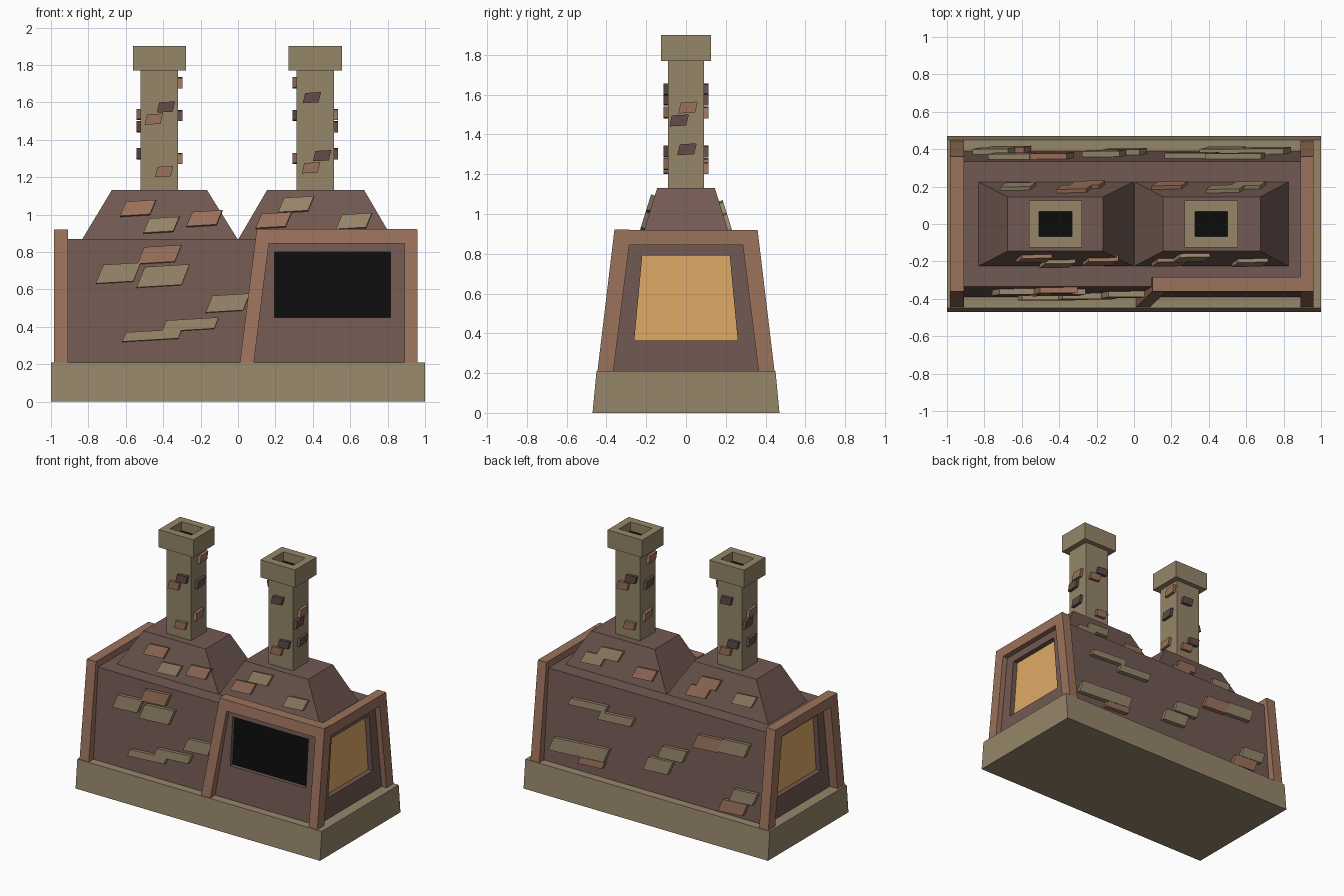
import bpy, bmesh
from mathutils import Vector as V

if "Cube" in bpy.data.objects:
    bpy.data.objects.remove(bpy.data.objects["Cube"])


def mat(name, hexcol):
    lin = lambda c: c / 12.92 if c < 0.04 else ((c + 0.055) / 1.055) ** 2.4
    m = bpy.data.materials.new(name)
    m.diffuse_color = [lin(int(hexcol[i:i + 2], 16) / 255) for i in (0, 2, 4)] + [1]
    m.use_nodes = True
    m.node_tree.nodes["Principled BSDF"].inputs["Base Color"].default_value = m.diffuse_color
    return m


TAN, BROWN, PINK = mat("tan_stone", "96866A"), mat("brown_wall", "725A52"), mat("clay", "9C725C")
DARK, GLOW, BLACK = mat("dark_brick", "624C48"), mat("glow", "E0AA66"), mat("soot", "0C0C0C")
COL = {"t": TAN, "p": PINK, "d": DARK}


def loft(name, a, b, m=None):
    """Closed solid between two matching loops."""
    bm = bmesh.new()
    va, vb = [bm.verts.new(p) for p in a], [bm.verts.new(p) for p in b]
    n = len(va)
    bm.faces.new(va)
    bm.faces.new(vb[::-1])
    for i in range(n):
        bm.faces.new((va[i], vb[i], vb[(i + 1) % n], va[(i + 1) % n]))
    bmesh.ops.recalc_face_normals(bm, faces=bm.faces)
    me = bpy.data.meshes.new(name)
    bm.to_mesh(me)
    bm.free()
    ob = bpy.data.objects.new(name, me)
    bpy.context.collection.objects.link(ob)
    if m:
        me.materials.append(m)
    return ob


def rect(x0, x1, y, z):
    return [(x0, -y, z), (x1, -y, z), (x1, y, z), (x0, y, z)]


def cut(ob, cutter):
    mod = ob.modifiers.new("cut", "BOOLEAN")
    mod.object, mod.solver = cutter, "EXACT"
    bpy.context.view_layer.objects.active = ob
    bpy.ops.object.modifier_apply(modifier=mod.name)
    bpy.data.objects.remove(cutter)


def brick(o, u, v, w, h, c, skew=0.2, depth=0.03):
    """Slanted brick centred at o on the plane spanned by u, v."""
    u, v = V(u).normalized(), V(v).normalized()
    n = u.cross(v)
    loop = [V(o) + u * (i * w / 2 + j * h * skew) + v * (j * h / 2 + i * w * 0.03)
            for i, j in ((-1, -1), (1, -1), (1, 1), (-1, 1))]
    loft("brick", [p - n * 0.015 for p in loop], [p + n * depth for p in loop], COL[c])


# Plinth and tapered body
loft("plinth", rect(-1, 1, 0.47, 0), rect(-1, 1, 0.45, 0.21), TAN)
body = loft("body", rect(-0.92, 0.92, 0.39, 0.2), rect(-0.92, 0.92, 0.335, 0.87), BROWN)


def wall(z):
    return 0.39 - (z - 0.2) * 0.055 / 0.67


# Front hatch, recessed
xz = [(0.195, 0.45), (0.815, 0.45), (0.815, 0.8), (0.195, 0.8)]
inner = [(x, -wall(z) + 0.03, z) for x, z in xz]
cut(body, loft("cutter", [(x, -0.6, z) for x, z in xz], inner))
loft("front_hatch", [(x, y - 0.003, z) for x, y, z in inner],
     [(x, y + 0.01, z) for x, y, z in inner], BLACK)

# End windows and end frames
win = [(-0.26, 0.365), (0.26, 0.365), (0.22, 0.79), (-0.22, 0.79)]
frame = [(-0.445, 0.21), (-0.36, 0.92), (0.36, 0.92), (0.445, 0.21),
         (0.365, 0.21), (0.285, 0.845), (-0.285, 0.845), (-0.365, 0.21)]
for s, x0, x1 in ((-1, 0.91, 0.985), (1, 0.89, 0.96)):
    yz = lambda pts, x: [(s * x, y, z) for y, z in pts]
    cut(body, loft("cutter", yz(win, 1.1), yz(win, 0.88)))
    loft("end_window", yz(win, 0.883), yz(win, 0.87), GLOW)
    loft("end_frame", yz(frame, x0), yz(frame, x1), PINK)

# Slanted front post with top beam
bracket = [(0.01, 0.21), (0.085, 0.21), (0.165, 0.845), (0.955, 0.845), (0.955, 0.922), (0.1, 0.922)]
loft("front_frame", [(x, -0.445 + (z - 0.21) * 0.12, z) for x, z in bracket],
     [(x, -0.37 + (z - 0.21) * 0.12, z) for x, z in bracket], PINK)

# Hipped roofs, chimneys and caps
for x0, x1, t0, t1, c in ((-0.835, 0, -0.675, -0.165, -0.42), (0, 0.83, 0.155, 0.675, 0.413)):
    loft("roof", rect(x0, x1, 0.227, 0.865), rect(t0, t1, 0.145, 1.13), BROWN)
    loft("chimney", rect(c - 0.1, c + 0.1, 0.09, 1.1), rect(c - 0.1, c + 0.1, 0.09, 1.79), TAN)
    cap = loft("chimney_cap", rect(c - 0.142, c + 0.142, 0.125, 1.77),
               rect(c - 0.142, c + 0.142, 0.125, 1.9), TAN)
    hole = lambda z: rect(c - 0.088, c + 0.088, 0.068, z)
    cut(cap, loft("cutter", hole(1.83), hole(2)))
    loft("flue", hole(1.82), hole(1.833), BLACK)

# Wall bricks: x, z, width, height, colour
front = [(-0.42, 0.785, 0.2, 0.09, "p"), (-0.64, 0.685, 0.2, 0.1, "t"), (-0.4, 0.67, 0.24, 0.11, "t"),
         (-0.055, 0.525, 0.2, 0.09, "t"), (-0.255, 0.41, 0.28, 0.06, "t"), (-0.46, 0.352, 0.3, 0.05, "t")]
back = [(0.54, 0.7, 0.3, 0.05, "t"), (0.31, 0.66, 0.27, 0.06, "t"), (0.71, 0.36, 0.22, 0.1, "t"),
        (0.49, 0.375, 0.24, 0.1, "t"), (0.49, 0.3, 0.2, 0.05, "p"), (-0.05, 0.42, 0.2, 0.1, "t"),
        (-0.16, 0.53, 0.2, 0.09, "t"), (-0.44, 0.68, 0.2, 0.1, "p"), (-0.65, 0.7, 0.22, 0.1, "t"),
        (-0.75, 0.375, 0.19, 0.09, "t"), (-0.67, 0.28, 0.2, 0.09, "p")]
roof_front = [(-0.535, 1.03, 0.16, 0.08, "p"), (-0.41, 0.94, 0.16, 0.08, "t"), (-0.18, 0.975, 0.16, 0.08, "p"),
              (0.31, 1.05, 0.16, 0.08, "t"), (0.19, 0.965, 0.16, 0.08, "p"), (0.62, 0.96, 0.16, 0.08, "t")]
roof_back = [(-0.62, 0.98, 0.16, 0.08, "t"), (-0.32, 1.02, 0.16, 0.08, "p"), (-0.25, 0.95, 0.16, 0.08, "p"),
             (0.19, 0.96, 0.16, 0.08, "p"), (0.49, 1.02, 0.18, 0.08, "t"), (0.61, 0.96, 0.16, 0.08, "t")]
for s, walls, roofs in ((-1, front, roof_front), (1, back, roof_back)):
    for x, z, w, h, c in walls:
        brick((x, s * wall(z), z), (-s, 0, 0), (0, -s * 0.082, 1), w, h, c)
    for x, z, w, h, c in roofs:
        y = 0.227 - (z - 0.865) * 0.31
        brick((x, s * y, z), (-s, 0, 0), (0, -s * 0.31, 1), w, h, c, depth=0.02)

# Chimney bricks: offset along face, z, colour
set_a = [(0.035, 1.575, "d"), (-0.03, 1.51, "p"), (0.025, 1.23, "p")]
set_b = [(-0.018, 1.625, "d"), (0.037, 1.315, "d"), (-0.023, 1.25, "p")]
side_out = [(0.01, 1.535, "p"), (-0.035, 1.47, "d"), (0.005, 1.325, "d")]
side_in = [(0.03, 1.705, "p"), (0.0, 1.53, "d"), (-0.02, 1.3, "p")]
for c, f, b, left, right in ((-0.42, set_a, set_b, side_out, side_in), (0.413, set_b, set_a, side_in, side_out)):
    for n, bricks in (((0, -1), f), ((0, 1), b), ((-1, 0), left), ((1, 0), right)):
        u = V((-n[1], n[0], 0))
        for d, z, k in bricks:
            o = V((c + n[0] * 0.1, n[1] * 0.09, z)) + u * d
            brick(o, u, (0, 0, 1), 0.085, 0.055, k, 0.12, 0.022)
